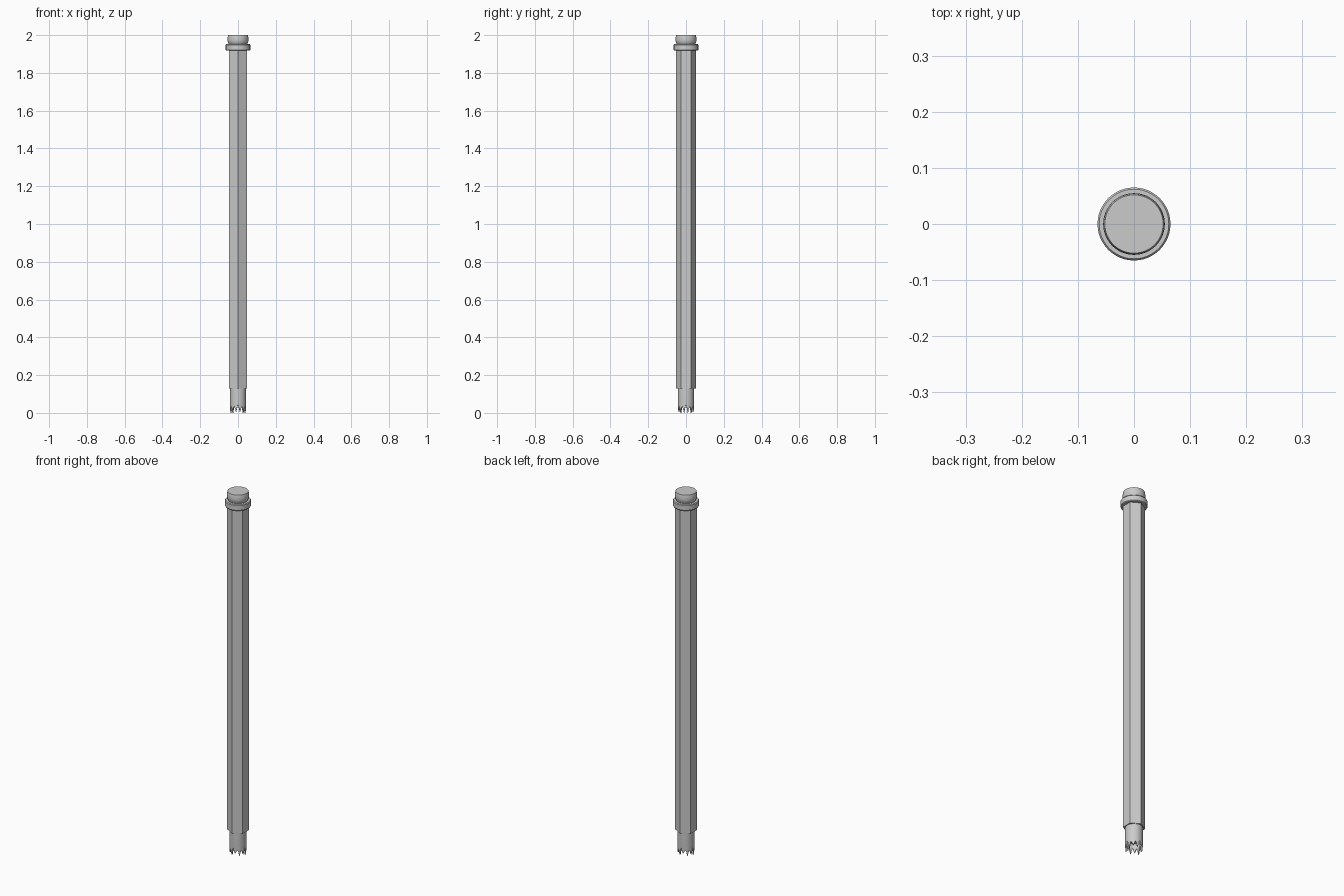
import bpy, bmesh, math

if "Cube" in bpy.data.objects:
    bpy.data.objects.remove(bpy.data.objects["Cube"])


def finish(bm, name, smooth=True):
    bmesh.ops.remove_doubles(bm, verts=bm.verts, dist=1e-6)
    bmesh.ops.recalc_face_normals(bm, faces=bm.faces)
    me = bpy.data.meshes.new(name)
    bm.to_mesh(me)
    bm.free()
    ob = bpy.data.objects.new(name, me)
    bpy.context.collection.objects.link(ob)
    if smooth:
        bpy.ops.object.select_all(action='DESELECT')
        ob.select_set(True)
        bpy.context.view_layer.objects.active = ob
        bpy.ops.object.shade_smooth_by_angle(angle=math.radians(30))
    return ob


def loft(bm, rings):
    # skin neighbouring rings with quads
    n = len(rings[0])
    for a, b in zip(rings, rings[1:]):
        for i in range(n):
            j = (i + 1) % n
            bm.faces.new((a[i], a[j], b[j], b[i]))


def ring(bm, n, radius, z, phase=0.0):
    # z may be a number or a function of the vertex index
    height = z if callable(z) else (lambda i: z)
    step = 2 * math.pi / n
    return [bm.verts.new((radius * math.cos(i * step + phase),
                          radius * math.sin(i * step + phase), height(i)))
            for i in range(n)]


def turned(name, profile, n=48, phase=0.0, smooth=True):
    bm = bmesh.new()
    rings = [ring(bm, n, r, z, phase) for r, z in profile]
    loft(bm, rings)
    bm.faces.new(rings[0])
    bm.faces.new(rings[-1])
    return finish(bm, name, smooth)


# six-sided shaft, corners on the front and back
turned("hexagonal_shaft", [(0.054, 0.13), (0.054, 1.925)], 6, math.pi / 2, False)

# collar and rounded end cap
turned("collar", [(0.062, 1.918), (0.065, 1.922), (0.065, 1.948), (0.062, 1.952)])
turned("end_cap", [(0.049, 1.945), (0.050, 1.957), (0.054, 1.963), (0.055, 1.972),
                   (0.055, 1.982), (0.054, 1.992), (0.052, 2.0)])

# hollow ferrule with a jagged toothed rim
TEETH = 12
N = TEETH * 4
tips = [0.0, 0.012, 0.004, 0.016, 0.0, 0.008]


def rim(i):
    k = i % 4
    tip = tips[(i // 4) % len(tips)]
    valley = 0.036 if (i // 4) % 3 else 0.046
    return {0: valley, 1: 0.024, 2: tip, 3: 0.024}[k]


bm = bmesh.new()
rings = [ring(bm, N, 0.043, 0.135), ring(bm, N, 0.043, 0.05),
         ring(bm, N, 0.042, rim), ring(bm, N, 0.035, rim),
         ring(bm, N, 0.032, 0.06)]
loft(bm, rings)
bm.faces.new(rings[0])
bm.faces.new(rings[-1])
finish(bm, "toothed_ferrule")
